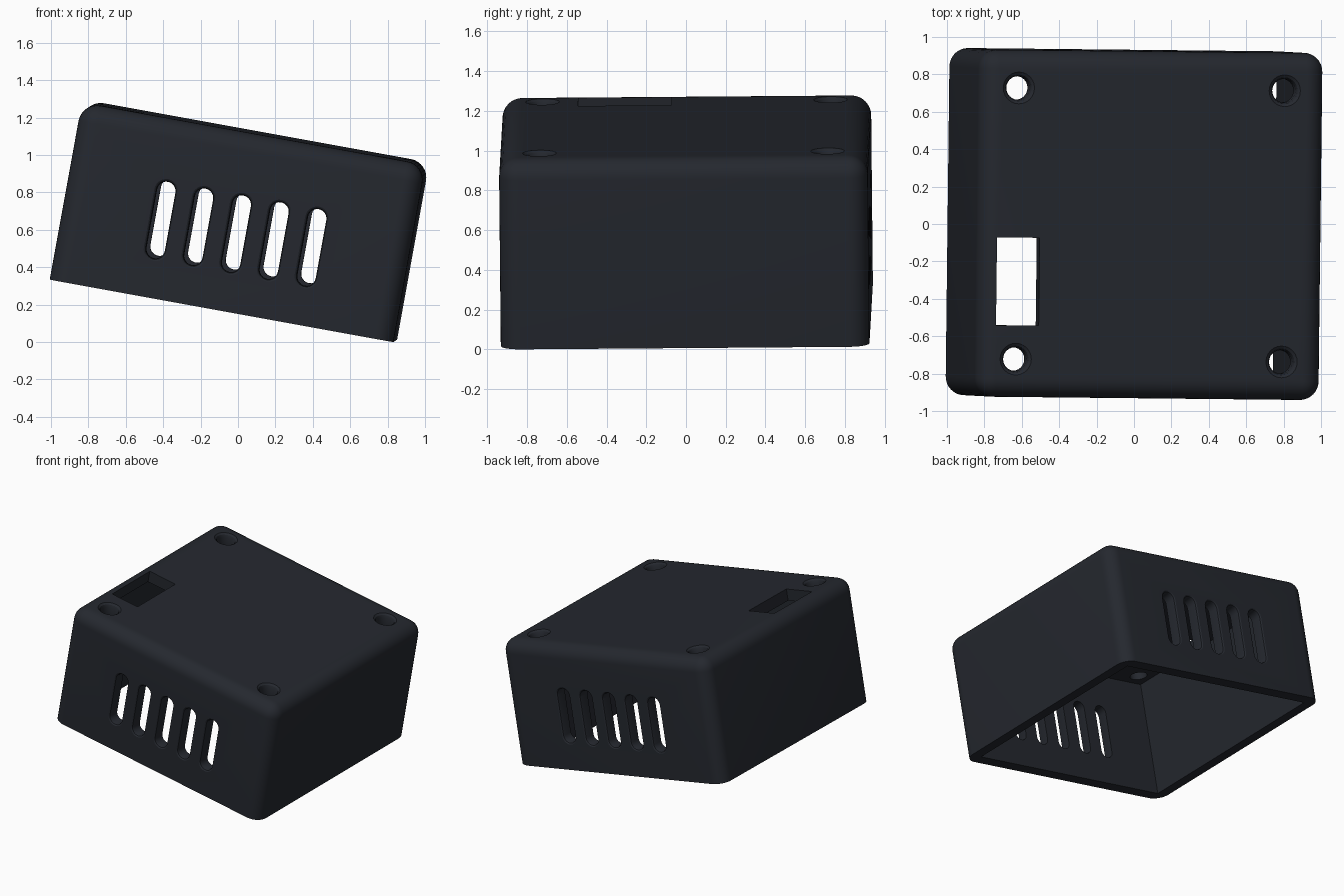
import bpy, bmesh, math
from mathutils import Matrix, Euler, Vector

if "Cube" in bpy.data.objects:
    bpy.data.objects.remove(bpy.data.objects["Cube"])

W, D, H = 1.868, 1.856, 0.963      # outer size of the cover
WALL, R = 0.09, 0.10               # wall thickness, edge rounding


def make_object(name, bm):
    bmesh.ops.recalc_face_normals(bm, faces=bm.faces[:])
    mesh = bpy.data.meshes.new(name)
    bm.to_mesh(mesh)
    bm.free()
    ob = bpy.data.objects.new(name, mesh)
    bpy.context.collection.objects.link(ob)
    return ob


def box(size, centre):
    bm = bmesh.new()
    bmesh.ops.create_cube(bm, size=1, matrix=Matrix.Translation(centre)
                          @ Matrix.Diagonal((*size, 1)))
    return bm


def capsule_loft(bm, sections, half_len, matrix, n=12):
    """Loft a capsule outline (a circle if half_len is 0) along local z."""
    rings = []
    for z, r in sections:
        pts = []
        for side in (0, 1):
            for i in range(n + 1 if half_len else n):
                a = math.pi * (side + i / n)
                lift = half_len if side == 0 else -half_len
                pts.append((r * math.cos(a), r * math.sin(a) + lift, z))
        rings.append([bm.verts.new(matrix @ Vector(p)) for p in pts])
    count = len(rings[0])
    for lo, hi in zip(rings, rings[1:]):
        for i in range(count):
            j = (i + 1) % count
            bm.faces.new((lo[i], lo[j], hi[j], hi[i]))
    bm.faces.new(rings[0])
    bm.faces.new(rings[-1])


def cut(target, cutter):
    cutter.hide_render = True
    mod = target.modifiers.new("cut", 'BOOLEAN')
    mod.operation, mod.solver, mod.object = 'DIFFERENCE', 'EXACT', cutter
    bpy.context.view_layer.objects.active = target
    bpy.ops.object.modifier_apply(modifier=mod.name)
    bpy.data.objects.remove(cutter)


# Outer shell: box with rounded upright and top edges
bm = box((W, D, H), (0, 0, H / 2))
edges = [e for e in bm.edges if any(v.co.z > H / 2 for v in e.verts)]
bmesh.ops.bevel(bm, geom=edges, offset=R, segments=8, profile=0.5, affect='EDGES')
cover = make_object("box_cover", bm)

# Hollow inside, open at the bottom
cut(cover, make_object("cavity", box((W - 2 * WALL, D - 2 * WALL, H),
                                     (0, 0, H / 2 - WALL))))

# Rectangular opening in the top
cut(cover, make_object("top_window", box((0.232, 0.47, 0.4), (-0.723, -0.31, H))))

# Softened screw holes in the four top corners
bm = bmesh.new()
for x in (-0.73, 0.715):
    for y in (-0.725, 0.725):
        capsule_loft(bm, [(-0.2, 0.063), (-0.03, 0.063), (-0.01, 0.071),
                          (0, 0.085), (0.05, 0.085)], 0,
                     Matrix.Translation((x, y, H)))
cut(cover, make_object("screw_holes", bm))

# Five vent slots through the front and back walls
bm = bmesh.new()
h = D / 2
profile = [(-h - 0.05, 0.064), (-h, 0.064), (-h + 0.006, 0.055), (-h + 0.02, 0.05)]
profile += [(-z, r) for z, r in reversed(profile)]
for i in range(-2, 3):
    capsule_loft(bm, profile, 0.158,
                 Matrix.Translation((0.005 + 0.205 * i, 0, 0.42))
                 @ Matrix.Rotation(math.radians(90), 4, 'X'))
cut(cover, make_object("vent_slots", bm))

# Tilt the cover, then stand it on the ground and centre it
rot = Euler([math.radians(a) for a in (0.45, 10.3, -0.6)]).to_matrix().to_4x4()
cover.data.transform(rot)
lo = [min(v.co[k] for v in cover.data.vertices) for k in range(3)]
hi = [max(v.co[k] for v in cover.data.vertices) for k in range(3)]
cover.data.transform(Matrix.Translation((-(lo[0] + hi[0]) / 2,
                                         -(lo[1] + hi[1]) / 2, -lo[2])))

# Dark finish and shading
mat = bpy.data.materials.new("dark_plastic")
mat.diffuse_color = (0.018, 0.021, 0.028, 1)
mat.use_nodes = True
mat.node_tree.nodes["Principled BSDF"].inputs["Base Color"].default_value = mat.diffuse_color
cover.data.materials.clear()
cover.data.materials.append(mat)
bpy.ops.object.select_all(action='DESELECT')
cover.select_set(True)
bpy.context.view_layer.objects.active = cover
bpy.ops.object.shade_smooth_by_angle(angle=math.radians(30))
